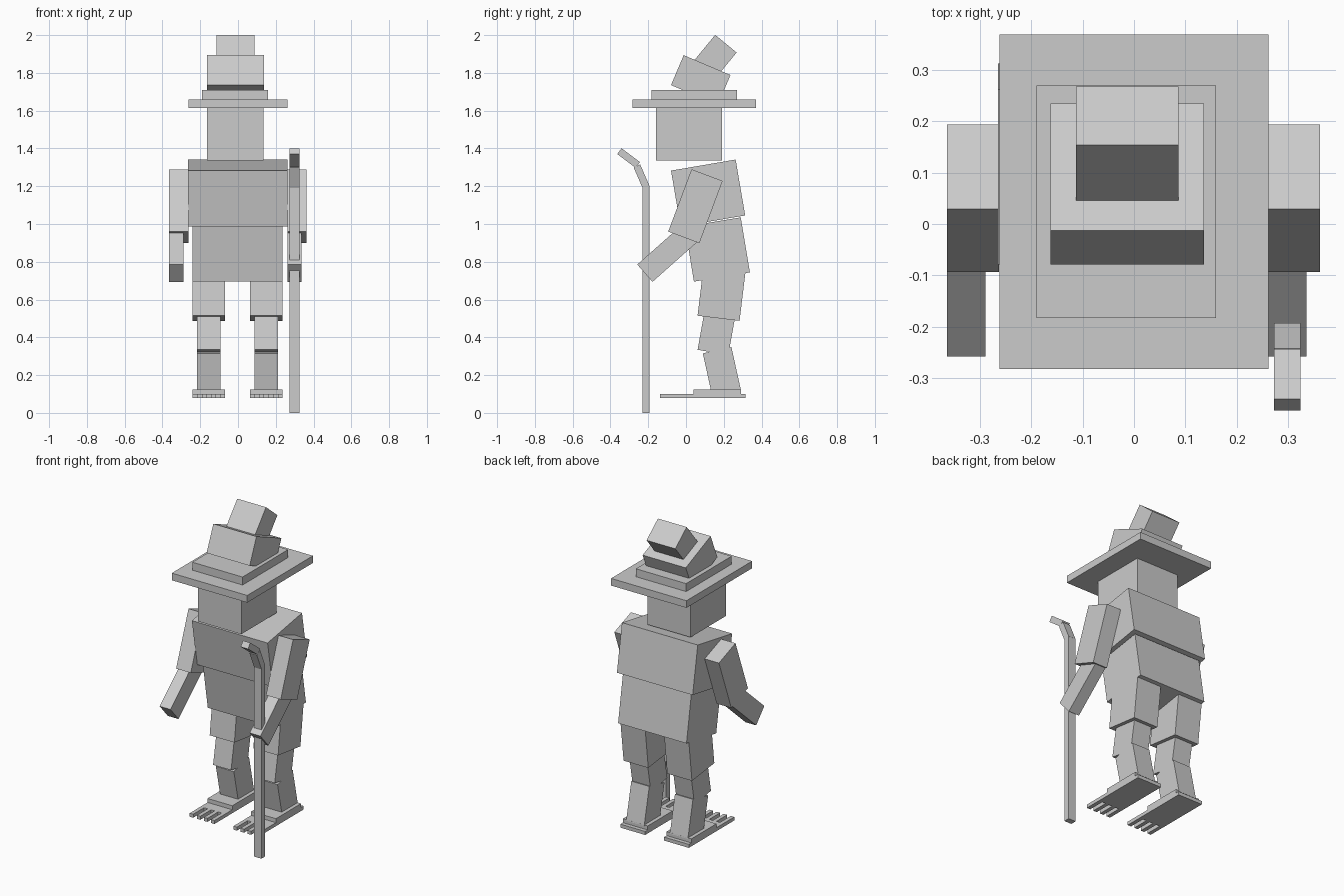
import bpy
from math import radians

if "Cube" in bpy.data.objects:
    bpy.data.objects.remove(bpy.data.objects["Cube"], do_unlink=True)

grey = bpy.data.materials.new("plain_grey")
grey.use_nodes = True
grey.diffuse_color = (0.6, 0.6, 0.6, 1)
grey.node_tree.nodes["Principled BSDF"].inputs["Base Color"].default_value = grey.diffuse_color


def block(name, centre, size, tilt=0):
    """Box with a given centre and size, pitched about the x axis in degrees."""
    bpy.ops.mesh.primitive_cube_add(size=1, location=centre, rotation=(radians(tilt), 0, 0))
    part = bpy.context.object
    part.name = name
    part.scale = size
    part.data.materials.append(grey)
    return part


def slab(name, x, width, y_range, z_range):
    """Upright box given by its front/back and bottom/top limits."""
    (front, back), (bottom, top) = y_range, z_range
    return block(name, (x, (front + back) / 2, (bottom + top) / 2),
                 (width, back - front, top - bottom))


# Head and stepped hat with a crooked crown
slab("head", -0.015, 0.30, (-0.16, 0.19), (1.335, 1.62))
slab("hat_brim", 0, 0.525, (-0.283, 0.37), (1.615, 1.66))
slab("hat_band", -0.015, 0.35, (-0.183, 0.27), (1.66, 1.71))
block("hat_crown", (-0.013, 0.078, 1.762), (0.30, 0.269, 0.172), -23)
block("hat_tip", (-0.013, 0.154, 1.885), (0.20, 0.147, 0.18), -39.5)

# Stooped body
block("chest", (-0.002, 0.117, 1.164), (0.527, 0.347, 0.30), 9.7)
block("belly", (-0.002, 0.166, 0.865), (0.476, 0.30, 0.295), 9.4)

# Limbs on both sides
for side, sign in (("left", 1), ("right", -1)):
    arm_x = sign * 0.313 - 0.001
    block(side + "_upper_arm", (arm_x, 0.05, 1.094), (0.102, 0.176, 0.352), -20.5)
    block(side + "_forearm", (arm_x - 0.013, -0.098, 0.846), (0.075, 0.32, 0.122), 41.6)

    leg_x = sign * 0.152 - 0.002
    block(side + "_thigh", (leg_x, 0.188, 0.63), (0.172, 0.224, 0.26), -6.9)
    block(side + "_knee", (leg_x, 0.162, 0.428), (0.125, 0.165, 0.22), -10.2)
    block(side + "_shin", (leg_x, 0.19, 0.217), (0.125, 0.155, 0.235), 12.4)

    # Foot: raised heel, flat sole and four separate toes
    foot = 0.172
    slab(side + "_heel", leg_x, foot, (0.04, 0.29), (0.09, 0.125))
    slab(side + "_sole", leg_x, foot, (-0.03, 0.315), (0.078, 0.10))
    toe = foot / 7
    for i in range(4):
        slab(f"{side}_toe_{i + 1}", leg_x + (2 * i - 3) * toe, toe,
             (-0.137, -0.03), (0.078, 0.10))

# Walking stick with a bent handle
stick_x, stick_width = 0.299, 0.051
slab("stick_shaft", stick_x, stick_width, (-0.23, -0.193), (0, 1.2))
block("stick_bend", (stick_x, -0.235, 1.25), (stick_width, 0.038, 0.125), 23.5)
block("stick_handle", (stick_x, -0.304, 1.349), (stick_width, 0.122, 0.038), -37)
